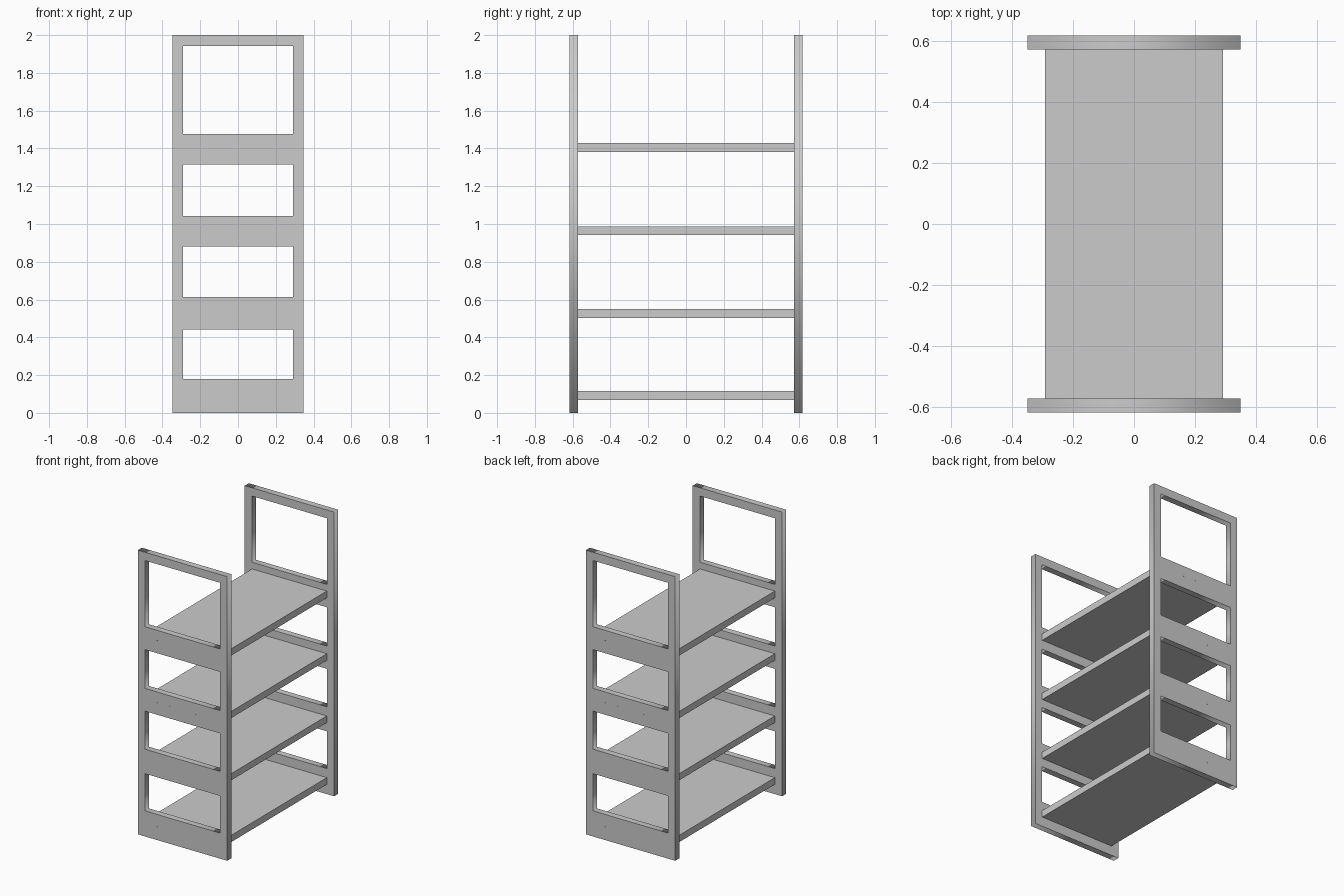
import bpy
from math import radians

if "Cube" in bpy.data.objects:
    bpy.data.objects.remove(bpy.data.objects["Cube"])

HALF_W, INNER_W = 0.348, 0.291      # end frame / opening and shelf half widths (x)
Y_IN, Y_OUT = 0.572, 0.617          # inner and outer faces of the end frames
OPENINGS = [(0.18, 0.442), (0.614, 0.882), (1.042, 1.315), (1.476, 1.942)]
SHELVES = [(0.068, 0.116), (0.503, 0.55), (0.941, 0.988), (1.381, 1.429)]
SCREW_X = [-0.2, -0.1, 0.0, 0.1, 0.2]


def box(name, x0, x1, y0, y1, z0, z1):
    bpy.ops.mesh.primitive_cube_add(
        size=1, location=((x0 + x1) / 2, (y0 + y1) / 2, (z0 + z1) / 2))
    ob = bpy.context.object
    ob.name = name
    ob.scale = (x1 - x0, y1 - y0, z1 - z0)
    bpy.ops.object.transform_apply(location=False, rotation=False, scale=True)
    return ob


def framed_panel(name, y):
    """Upright board with rectangular openings, extruded from a filled profile."""
    curve = bpy.data.curves.new(name, 'CURVE')
    curve.dimensions = '2D'
    curve.fill_mode = 'BOTH'
    curve.extrude = (Y_OUT - Y_IN) / 2
    for w, z0, z1 in [(HALF_W, 0, 2)] + [(INNER_W, a, b) for a, b in OPENINGS]:
        spline = curve.splines.new('POLY')
        spline.points.add(3)
        for p, (px, pz) in zip(spline.points, [(-w, z0), (w, z0), (w, z1), (-w, z1)]):
            p.co = (px, pz, 0, 1)
        spline.use_cyclic_u = True
    ob = bpy.data.objects.new(name, curve)
    bpy.context.collection.objects.link(ob)
    ob.location.y = y
    ob.rotation_euler.x = radians(90)
    bpy.ops.object.select_all(action='DESELECT')
    ob.select_set(True)
    bpy.context.view_layer.objects.active = ob
    bpy.ops.object.convert(target='MESH')
    return bpy.context.object


# End frames with ladder-like openings, plus screws into every shelf
for side, label in ((-1, "front"), (1, "back")):
    framed_panel(label + "_end_frame", side * (Y_IN + Y_OUT) / 2)
    for i, (z0, z1) in enumerate(SHELVES):
        for x in SCREW_X:
            bpy.ops.mesh.primitive_cylinder_add(
                vertices=10, radius=0.004, depth=0.004,
                location=(x, side * (Y_OUT - 0.0015), (z0 + z1) / 2),
                rotation=(radians(90), 0, 0))
            bpy.context.object.name = f"{label}_screw_{i + 1}"

# Shelf boards spanning between the frames
for i, (z0, z1) in enumerate(SHELVES):
    box(f"shelf_{i + 1}", -INNER_W, INNER_W, -Y_IN, Y_IN, z0, z1)
